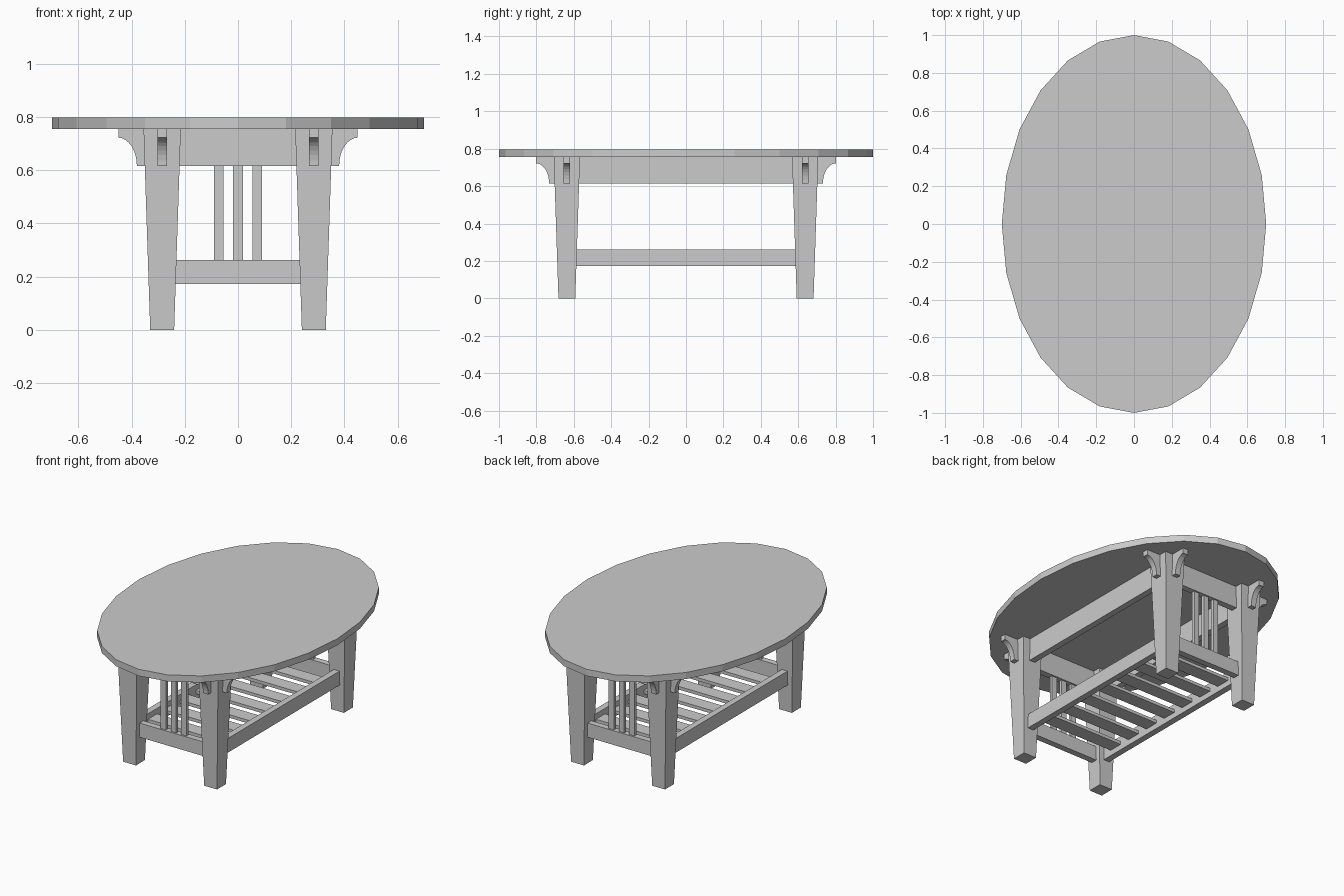
import bpy, bmesh, math

if "Cube" in bpy.data.objects:
    bpy.data.objects.remove(bpy.data.objects["Cube"])

LX, LY = 0.285, 0.637        # leg centres
Z_APRON, Z_TOP, Z_MAX = 0.615, 0.755, 0.797


def finish(name, bm):
    bmesh.ops.recalc_face_normals(bm, faces=bm.faces)
    me = bpy.data.meshes.new(name)
    bm.to_mesh(me)
    bm.free()
    ob = bpy.data.objects.new(name, me)
    bpy.context.collection.objects.link(ob)
    return ob


def box(name, centre, size):
    bm = bmesh.new()
    bmesh.ops.create_cube(bm, size=1)
    for v in bm.verts:
        v.co = [c + a * s for c, a, s in zip(centre, v.co, size)]
    return finish(name, bm)


def extrude(name, points, vec):
    bm = bmesh.new()
    face = bm.faces.new([bm.verts.new(p) for p in points])
    new = bmesh.ops.extrude_face_region(bm, geom=[face])["geom"]
    moved = [g for g in new if isinstance(g, bmesh.types.BMVert)]
    bmesh.ops.translate(bm, vec=vec, verts=moved)
    # extrusion keeps the starting face only if it is still linked
    bmesh.ops.holes_fill(bm, edges=bm.edges, sides=0)
    return finish(name, bm)


# Oval top with 24 flat sides
ring = [(0.7 * math.cos(math.tau * i / 24), math.sin(math.tau * i / 24), Z_TOP) for i in range(24)]
extrude("table_top", ring, (0, 0, Z_MAX - Z_TOP))

# Corbel outline: (distance from leg centre, height) with a concave quarter curve
corbel = [(0.05, Z_APRON), (0.05, Z_TOP), (0.165, Z_TOP)]
for i in range(9):
    a = math.pi / 2 * (1 - i / 8)
    corbel.append((0.165 - 0.07 * math.cos(a), Z_APRON + 0.107 * math.sin(a)))
T = 0.036

for sx, side in ((-1, "left"), (1, "right")):
    for sy, end in ((-1, "front"), (1, "back")):
        tag = f"{end}_{side}"
        # Tapered square leg
        bm = bmesh.new()
        bmesh.ops.create_cube(bm, size=2)
        for v in bm.verts:
            h = 0.07 if v.co.z > 0 else 0.045
            v.co = (sx * LX + v.co.x * h, sy * LY + v.co.y * h, Z_TOP if v.co.z > 0 else 0)
        finish(f"leg_{tag}", bm)
        # Curved brackets on both outer faces
        extrude(f"side_corbel_{tag}",
                [(sx * (LX + d), sy * LY - T / 2, z) for d, z in corbel], (0, T, 0))
        extrude(f"end_corbel_{tag}",
                [(sx * LX - T / 2, sy * (LY + d), z) for d, z in corbel], (T, 0, 0))

# Upper aprons and lower rails
for label, z, h in (("apron", 0.685, 0.14), ("lower_rail", 0.217, 0.09)):
    for s, side, end in ((-1, "left", "front"), (1, "right", "back")):
        box(f"{label}_{side}", (s * LX, 0, z), (0.04, 2 * LY - 0.09, h))
        box(f"{label}_{end}", (0, s * LY, z), (2 * LX - 0.09, 0.04, h))

# Three upright spindles at each end
for s, end in ((-1, "front"), (1, "back")):
    for i in (-1, 0, 1):
        box(f"spindle_{end}_{i + 2}", (i * 0.072, s * LY, 0.4385), (0.036, 0.02, 0.353))

# Slatted shelf
for i in range(7):
    box(f"shelf_slat_{i + 1}", (0, (i - 3) * 0.16, 0.217), (2 * LX - 0.04, 0.09, 0.02))
